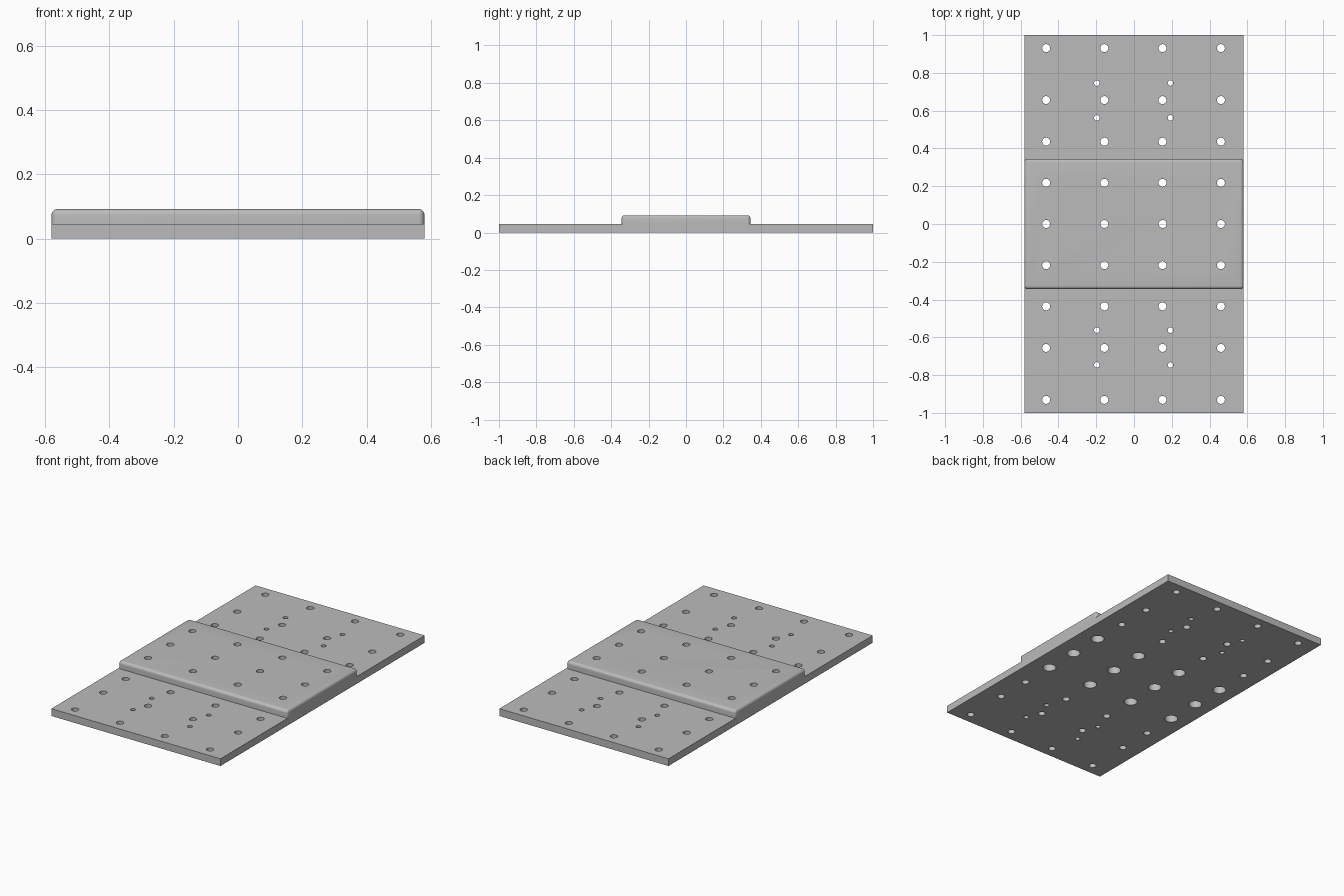
import bpy, bmesh
from mathutils import Matrix, Vector

if "Cube" in bpy.data.objects:
    bpy.data.objects.remove(bpy.data.objects["Cube"], do_unlink=True)

grey = bpy.data.materials.new("machined_grey")
grey.use_nodes = True
grey.diffuse_color = (0.5, 0.5, 0.5, 1)
grey.node_tree.nodes["Principled BSDF"].inputs["Base Color"].default_value = (0.5, 0.5, 0.5, 1)

HALF_X, BASE_TOP, BLOCK_TOP = 0.58, 0.045, 0.092
BLOCK_HALF_Y, FILLET = 0.345, 0.018


def make_object(name, bm):
    mesh = bpy.data.meshes.new(name)
    bm.to_mesh(mesh)
    bm.free()
    mesh.materials.append(grey)
    obj = bpy.data.objects.new(name, mesh)
    bpy.context.collection.objects.link(obj)
    return obj


def box(half_y, z0, z1):
    bm = bmesh.new()
    size = Matrix.Diagonal((2 * HALF_X, 2 * half_y, z1 - z0, 1))
    bmesh.ops.create_cube(bm, size=1, matrix=Matrix.Translation((0, 0, (z0 + z1) / 2)) @ size)
    return bm


def drills(name, points, radius, z0, z1):
    bm = bmesh.new()
    for x, y in points:
        bmesh.ops.create_cone(bm, cap_ends=True, segments=32, radius1=radius, radius2=radius,
                              depth=z1 - z0, matrix=Matrix.Translation((x, y, (z0 + z1) / 2)))
    obj = make_object(name, bm)
    obj.hide_render = True
    return obj


def combine(target, tool, operation):
    mod = target.modifiers.new(tool.name, 'BOOLEAN')
    mod.operation, mod.solver, mod.object = operation, 'EXACT', tool
    bpy.context.view_layer.objects.active = target
    bpy.ops.object.modifier_apply(modifier=mod.name)
    bpy.data.objects.remove(tool, do_unlink=True)


# Flat base plate
plate = make_object("mounting_plate", box(1, 0, BASE_TOP))

# Raised centre block, rounded on its top and upright edges
bm = box(BLOCK_HALF_Y, BASE_TOP, BLOCK_TOP)
edges = [e for e in bm.edges if max(v.co.z for v in e.verts) > BLOCK_TOP - 0.001]
bmesh.ops.bevel(bm, geom=edges, offset=FILLET, segments=6, profile=0.5, affect='EDGES')
combine(plate, make_object("centre_block", bm), 'UNION')

# Bolt holes, pin holes, and counterbores under the centre block
columns = [-0.465, -0.157, 0.151, 0.46]
inner_rows = [-0.218, 0, 0.218]
outer_rows = [s * y for y in (0.436, 0.656, 0.931) for s in (-1, 1)]
pin_rows = [s * y for y in (0.562, 0.746) for s in (-1, 1)]
combine(plate, drills("bolt_drills", [(x, y) for x in columns for y in inner_rows + outer_rows],
                      0.021, -0.1, 0.2), 'DIFFERENCE')
combine(plate, drills("pin_drills", [(x, y) for x in (-0.197, 0.193) for y in pin_rows],
                      0.0145, -0.1, 0.2), 'DIFFERENCE')
combine(plate, drills("counterbore_drills", [(x, y) for x in columns for y in inner_rows],
                      0.038, -0.1, 0.05), 'DIFFERENCE')

# Smooth the fillets and bores, keep the edges crisp
bpy.ops.object.select_all(action='DESELECT')
plate.select_set(True)
bpy.context.view_layer.objects.active = plate
bpy.ops.object.shade_smooth_by_angle(angle=0.5)
